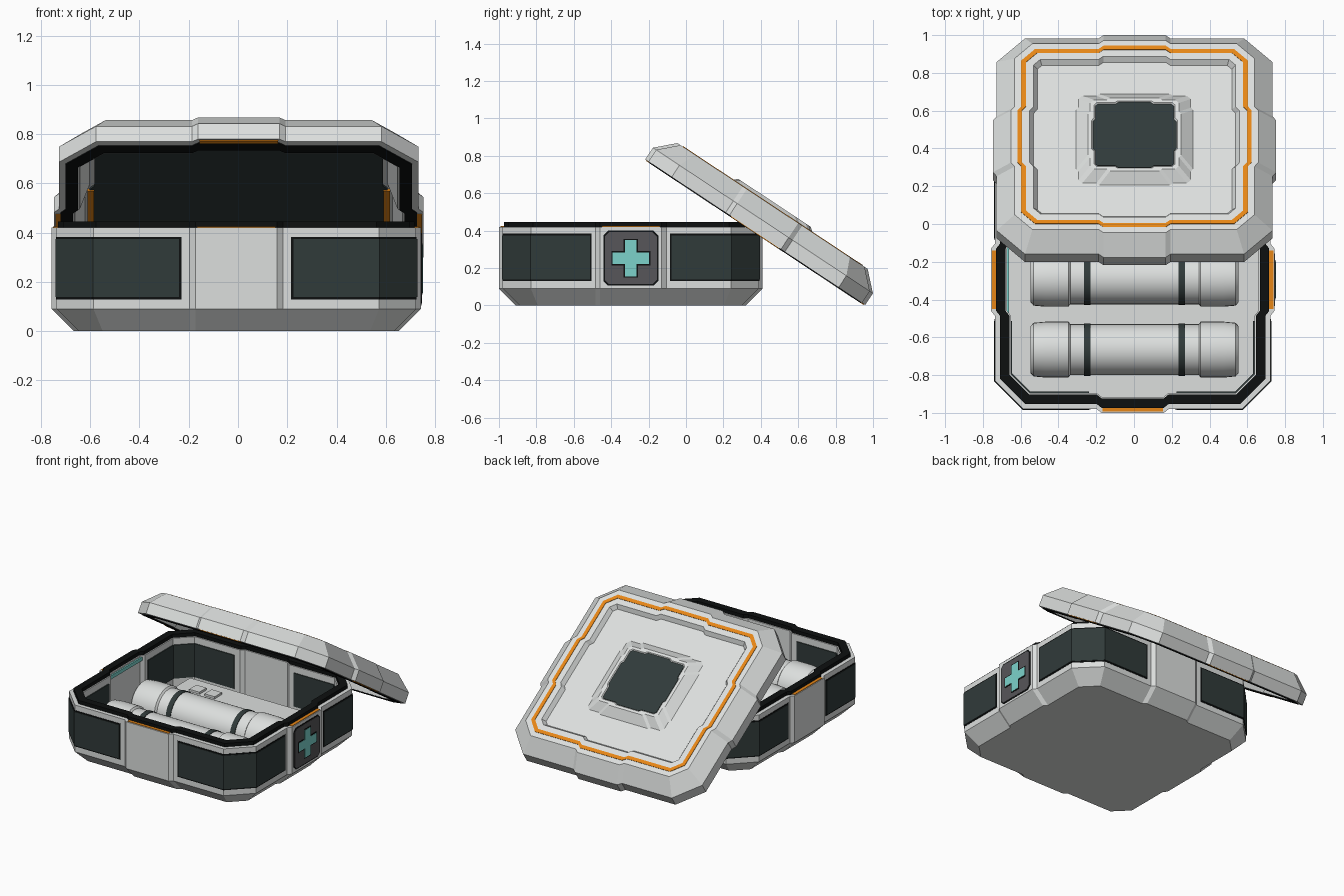
import bpy, bmesh, math
from mathutils import Matrix, Vector

if "Cube" in bpy.data.objects:
    bpy.data.objects.remove(bpy.data.objects["Cube"])


def material(name, r, g, b):
    m = bpy.data.materials.new(name)
    m.use_nodes = True
    m.diffuse_color = (r, g, b, 1)
    node = next(n for n in m.node_tree.nodes if n.type == "BSDF_PRINCIPLED")
    node.inputs["Base Color"].default_value = (r, g, b, 1)
    node.inputs["Roughness"].default_value = 0.6
    return m


LIGHT = material("light grey", 0.72, 0.74, 0.73)
DARK = material("dark slate", 0.03, 0.043, 0.042)
BLACK = material("black rubber", 0.004, 0.005, 0.005)
ORANGE = material("orange", 0.8, 0.24, 0.008)
BADGE = material("badge grey", 0.095, 0.092, 0.1)
TEAL = material("teal", 0.2, 0.65, 0.6)

# Shared footprint: half width, half depth, corner cut, bump half width, bump height
A, B, C, W, H = 0.73, 0.685, 0.15, 0.165, 0.02
BASE = Matrix.Translation((-0.007, -0.295, 0))
LID = Matrix.Translation((0.003, 0.37, 0.391)) @ Matrix.Rotation(math.radians(-33.5), 4, "X")


def loft(name, loops, mat, frame, closed=False, smooth=False):
    """Skin a list of equal loops, capped at the ends or closed into a ring."""
    bm = bmesh.new()
    rings = [[bm.verts.new(p) for p in loop] for loop in loops]
    n = len(rings[0])
    pairs = list(zip(rings, rings[1:])) + ([(rings[-1], rings[0])] if closed else [])
    for lo, hi in pairs:
        for i in range(n):
            j = (i + 1) % n
            bm.faces.new((lo[i], lo[j], hi[j], hi[i]))
    if not closed:
        bm.faces.new(rings[0][::-1])
        bm.faces.new(rings[-1])
    bmesh.ops.recalc_face_normals(bm, faces=bm.faces)
    mesh = bpy.data.meshes.new(name)
    bm.to_mesh(mesh)
    bm.free()
    mesh.materials.append(mat)
    obj = bpy.data.objects.new(name, mesh)
    bpy.context.collection.objects.link(obj)
    obj.matrix_world = frame
    if smooth:
        bpy.ops.object.select_all(action="DESELECT")
        obj.select_set(True)
        bpy.context.view_layer.objects.active = obj
        bpy.ops.object.shade_smooth_by_angle(angle=math.radians(35))
    return obj


def prism(name, pts, z0, z1, mat, frame):
    return loft(name, [[(x, y, z) for x, y in pts] for z in (z0, z1)], mat, frame)


def box(name, x, y, z, mat, frame):
    pts = [(x[0], y[0]), (x[1], y[0]), (x[1], y[1]), (x[0], y[1])]
    return prism(name, pts, z[0], z[1], mat, frame)


def outline(a, b, c, w, h, z):
    """Cut-corner rectangle with a shallow bump on each side."""
    s = h * 1.25
    half = [(a, c - b), (a, -w - s), (a + h, -w), (a + h, w), (a, w + s), (a, b - c),
            (a - c, b), (w + s, b), (w, b + h), (-w, b + h), (-w - s, b), (c - a, b)]
    return [(x, y, z) for x, y in half] + [(-x, -y, z) for x, y in half]


def shell(name, profile, mat, frame, closed=False):
    """Sweep (inset, height) pairs around the shared footprint."""
    loops = [outline(A - d, B - d, C - 0.586 * d, W, H, z) for d, z in profile]
    return loft(name, loops, mat, frame, closed)


def corner_panel(name, sx, sy, d0, d1, margin, mat):
    """Plate that wraps a cut corner of the base."""
    def path(d):
        return [(0.232 - margin, B + d), (A - C + 0.41 * d, B + d),
                (A + d, B - C + 0.41 * d), (A + d, 0.218 - margin)]
    pts = [(sx * x, sy * y) for x, y in path(d1) + path(d0)[::-1]]
    prism(name, pts, 0.138 - margin, 0.374 + margin, mat, BASE)


def lip_plates(part, z0, z1, frame):
    """Orange strips on the four bump lips."""
    for s, side, end in ((1, "left", "back"), (-1, "right", "front")):
        xs, ys = sorted((s * 0.715, s * 0.745)), sorted((s * 0.675, s * 0.698))
        box(f"{part}_{side}_accent", xs, (-0.155, 0.155), (z0, z1), ORANGE, frame)
        box(f"{part}_{end}_accent", (-0.16, 0.16), ys, (z0, z1), ORANGE, frame)


# Open base tray with seal
shell("base_shell", [(0.09, 0), (0, 0.09), (0, 0.42), (0.085, 0.42), (0.085, 0.05)], LIGHT, BASE)
shell("base_seal", [(0.027, 0.415), (0.027, 0.445), (0.077, 0.445), (0.077, 0.415)],
      BLACK, BASE, closed=True)
lip_plates("base", 0.418, 0.424, BASE)

# Wrapped corner panels, outside and inside
for sx, side in ((1, "left"), (-1, "right")):
    for sy, end in ((1, "back"), (-1, "front")):
        tag = f"{end}_{side}"
        corner_panel(f"{tag}_panel_frame", sx, sy, -0.002, 0.002, 0.009, BLACK)
        corner_panel(f"{tag}_panel", sx, sy, -0.002, 0.005, 0, DARK)
        corner_panel(f"{tag}_inner_panel", sx, sy, -0.092, -0.083, 0, DARK)

# Badge with cross on the left side
SIDE = BASE @ Matrix.Translation((A + H, 0, 0.252)) @ Matrix(
    ((0, 0, 1, 0), (1, 0, 0, 0), (0, 1, 0, 0), (0, 0, 0, 1)))


def cut_square(r, c):
    return [(r - c, -r), (r, c - r), (r, r - c), (r - c, r),
            (c - r, r), (-r, r - c), (-r, c - r), (c - r, -r)]


def cross(r, t):
    quarter = [(r, -t), (r, t), (t, t)]
    pts = []
    for _ in range(4):
        pts += quarter
        quarter = [(-y, x) for x, y in quarter]
    return pts


prism("badge_edge", cut_square(0.147, 0.025), -0.004, 0.002, BLACK, SIDE)
prism("badge_plate", cut_square(0.139, 0.022), -0.004, 0.004, BADGE, SIDE)
prism("cross_edge", cross(0.104, 0.038), 0, 0.006, BLACK, SIDE)
prism("cross", cross(0.097, 0.031), 0, 0.008, TEAL, SIDE)

# Light strip on the inner right wall
box("light_strip", (-0.668, -0.655), (-0.4, 0.39), (0.385, 0.41), TEAL, BASE)


# Canisters lying across the tray
def lathe(name, profile, mat, frame, closed=False):
    n = 32
    loops = [[(x, r * math.cos(2 * math.pi * i / n), r * math.sin(2 * math.pi * i / n))
              for i in range(n)] for x, r in profile]
    return loft(name, loops, mat, frame, closed, smooth=True)


end = [(0.55, 0.125), (0.535, 0.142), (0.47, 0.148), (0.35, 0.148), (0.34, 0.135)]
for y, row in ((-0.37, "front"), (0.005, "middle")):
    spot = BASE @ Matrix.Translation((0.01, y, 0.2))
    lathe(f"{row}_canister", [(-x, r) for x, r in end] + end[::-1], LIGHT, spot)
    for s, side in ((1, "left"), (-1, "right")):
        lathe(f"{row}_canister_{side}_band",
              [(s * 0.25 + x, r) for x, r in ((-0.018, 0.13), (-0.018, 0.139), (0.018, 0.139), (0.018, 0.13))],
              DARK, spot, closed=True)

# Flat kit case behind the canisters
box("kit_case", (-0.53, 0.53), (0.22, 0.53), (0.04, 0.16), LIGHT, BASE)
for x in (-0.38, -0.26):
    box("kit_case_catch", (x - 0.04, x + 0.04), (0.36, 0.44), (0.15, 0.175), LIGHT, BASE)

# Tilted lid with recessed top and hollow underside
shell("lid_shell", [(0.125, 0.12), (0.085, 0), (0, 0), (0, 0.075), (0.095, 0.168),
                    (0.195, 0.168), (0.215, 0.14)], LIGHT, LID)
shell("lid_stripe", [(0.13, 0.165), (0.13, 0.171), (0.155, 0.171), (0.155, 0.165)],
      ORANGE, LID, closed=True)
shell("lid_seal", [(0.027, 0.003), (0.027, -0.005), (0.077, -0.005), (0.077, 0.003)],
      BLACK, LID, closed=True)
shell("lid_lining", [(0.145, 0.112), (0.145, 0.121)], DARK, LID)
lip_plates("lid", -0.004, 0.002, LID)
for s, side in ((1, "left"), (-1, "right")):
    box(f"lid_{side}_inner_accent", sorted((s * 0.588, s * 0.615)), (-0.16, 0.16),
        (0.108, 0.117), ORANGE, LID)

# Raised centre and dark display
loft("lid_centre", [outline(0.3, 0.28, 0.02, 0.19, 0.012, 0.138),
                    outline(0.235, 0.22, 0.02, 0.13, 0.012, 0.188),
                    outline(0.215, 0.202, 0.015, 0.09, 0.012, 0.188),
                    outline(0.208, 0.195, 0.015, 0.085, 0.012, 0.18)], LIGHT, LID)
loft("lid_display", [outline(0.208, 0.195, 0.012, 0.085, 0.013, z) for z in (0.178, 0.184)],
     DARK, LID)
